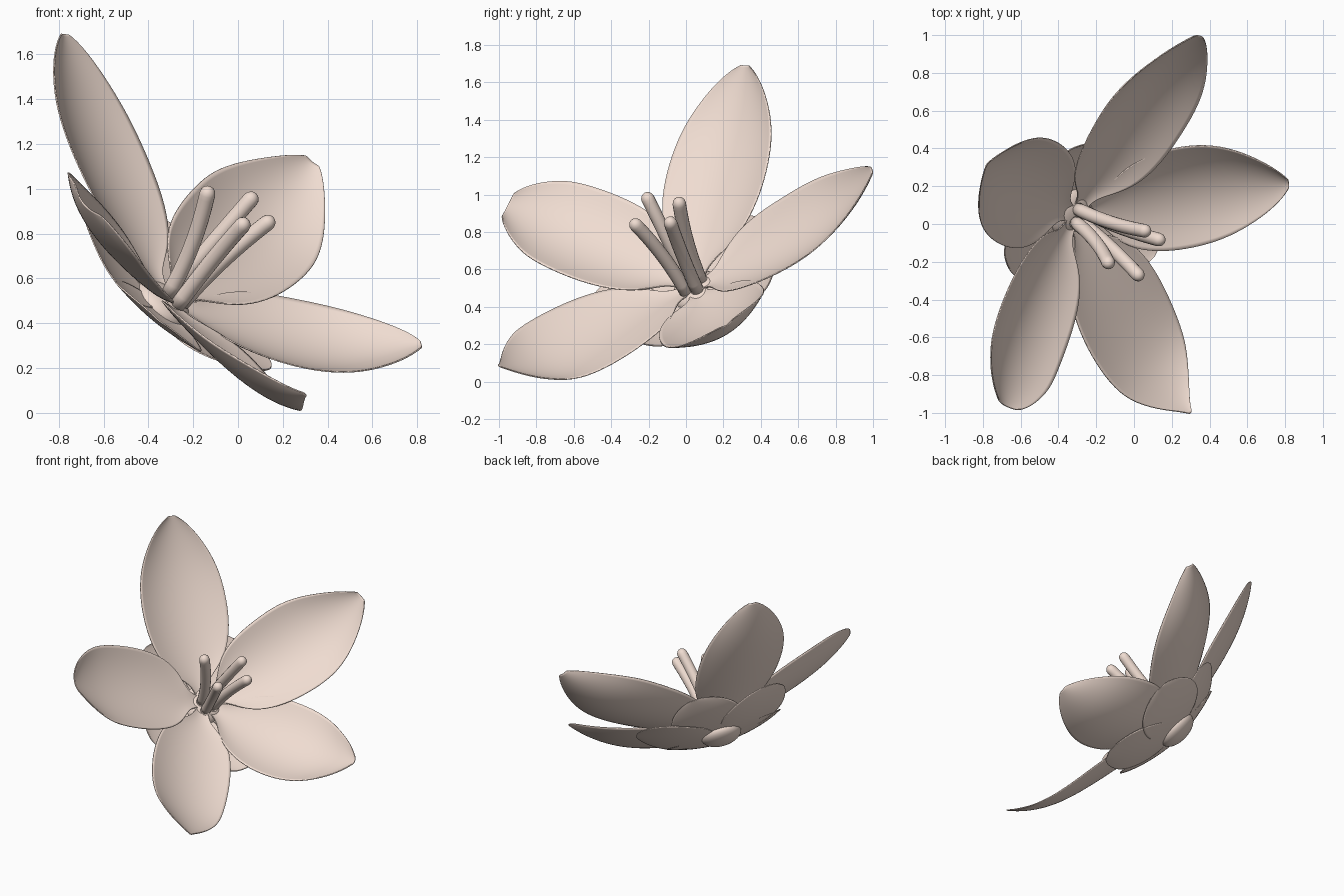
import bpy, bmesh, math
from mathutils import Vector as V

if "Cube" in bpy.data.objects:
    bpy.data.objects.remove(bpy.data.objects["Cube"])

AXIS = V((0.6, -0.37, 0.71)).normalized()   # direction the flower faces
BASE = V((-0.32, 0.05, 0.50))               # where the petals meet

mat = bpy.data.materials.new("blush")
mat.diffuse_color = (0.87, 0.72, 0.64, 1)
mat.use_nodes = True
mat.node_tree.nodes["Principled BSDF"].inputs["Base Color"].default_value = mat.diffuse_color


def make_object(name, bm, subsurf=0, thickness=0):
    bmesh.ops.recalc_face_normals(bm, faces=bm.faces)
    mesh = bpy.data.meshes.new(name)
    bm.to_mesh(mesh)
    bm.free()
    mesh.materials.append(mat)
    for p in mesh.polygons:
        p.use_smooth = True
    ob = bpy.data.objects.new(name, mesh)
    bpy.context.collection.objects.link(ob)
    if subsurf:
        m = ob.modifiers.new("smooth", 'SUBSURF')
        m.levels = m.render_levels = subsurf
    if thickness:
        ob.modifiers.new("thickness", 'SOLIDIFY').thickness = thickness
    return ob


def bezier(a, mid, b, t):
    """Point and direction on a quadratic curve passing through mid."""
    c = 2 * mid - (a + b) / 2
    p = a * (1 - t) ** 2 + c * 2 * t * (1 - t) + b * t * t
    d = (c - a) * (1 - t) + (b - c) * t
    return p, d.normalized()


STATIONS = (0, .09, .14, .22, .35, .5, .65, .78, .9, .97, 1)
ROUND = (.04, .05, .14, .24, .30, .315, .30, .25, .165, .085, .03)
BLUNT = (.04, .05, .15, .24, .29, .305, .30, .28, .21, .14, .09)
ANGLED = (.04, .05, .14, .24, .295, .315, .315, .265, .17, .09, .04)
POINTED = (.04, .05, .14, .24, .285, .295, .28, .24, .13, .04, .01)
OVAL = (.06, .10, .14, .19, .23, .25, .245, .215, .15, .09, .04)


def leaf(name, base, mid, tip, widths, cup, dip=0, twist=0):
    """Cupped blade lofted along a curved centre line; dip makes the tip curl up."""
    bm = bmesh.new()
    rows, n = [], 8
    for t, w in zip(STATIONS, widths):
        p, d = bezier(base, mid, tip, t)
        p = p - AXIS * dip * 9.5 * t ** 3 * (1 - t)
        side = AXIS.cross(d).normalized()
        up = d.cross(side).normalized()
        row = []
        for i in range(n + 1):
            u = 2 * i / n - 1
            lift = cup * u * u / 0.3 - twist * u * t
            row.append(bm.verts.new(p + w * (side * u + up * lift)))
        rows.append(row)
    for r0, r1 in zip(rows, rows[1:]):
        for i in range(n):
            bm.faces.new((r0[i], r0[i + 1], r1[i + 1], r1[i]))
    return make_object(name, bm, 2, 0.006)


# Petals: middle of the blade, tip, outline, cupping, dip before the tip, twist
petals = [
    ((-.62, .20, 1.10), (-.78, .32, 1.69), ROUND, .08, .025, 0),
    ((-.58, -.50, .73), (-.69, -.96, .93), BLUNT, .09, .02, 0),
    ((-.03, -.54, .23), (.30, -1.0, .08), POINTED, .06, .07, .33),
    ((.25, .18, .28), (.82, .22, .30), ROUND, .09, .02, 0),
    ((.00, .56, .75), (.33, 1.0, 1.12), ANGLED, .09, .055, 0),
]
radials = []
for k, (mid, tip, widths, cup, dip, twist) in enumerate(petals):
    mid, tip = V(mid), V(tip)
    leaf(f"petal_{k + 1}", BASE, mid, tip, widths, cup, dip, twist)
    d = tip - BASE
    radials.append((d - AXIS * d.dot(AXIS)).normalized())

# Sepals behind, alternating with the petals
for k, size in enumerate((.55, .55, .56, .56, .49)):
    r = (radials[k] + radials[(k + 1) % 5]).normalized()
    b = BASE - AXIS * 0.03
    leaf(f"sepal_{k + 1}", b, b + r * size * .52 + AXIS * .035, b + r * size + AXIS * .15, OVAL, .03)


# Stamens: gently bent rods with rounded ends
def rod(name, a, b, bend, radius=0.036, seg=16):
    bm = bmesh.new()
    a, b = V(a), V(b)
    mid = (a + b) / 2 + bend
    length = (b - a).length
    prof = [(i / 10, radius) for i in range(10)]
    for ang in (0, 25, 50, 70, 85):
        s = math.radians(ang)
        prof.append((1 - radius * (1 - math.sin(s)) / length, radius * math.cos(s)))
    rings = []
    for t, rad in prof:
        p, d = bezier(a, mid, b, t)
        x = d.cross(V((1, 0, 0))).normalized()
        y = d.cross(x)
        rings.append([bm.verts.new(p + rad * (x * math.cos(q) + y * math.sin(q)))
                      for q in (2 * math.pi * i / seg for i in range(seg))])
    for r0, r1 in zip(rings, rings[1:]):
        for i in range(seg):
            j = (i + 1) % seg
            bm.faces.new((r0[i], r0[j], r1[j], r1[i]))
    bm.faces.new(rings[0])
    bm.faces.new(rings[-1])
    make_object(name, bm)


stamens = [((-.31, .01, .53), (-.13, -.22, 1.01)), ((-.30, .08, .54), (.08, -.04, .98)),
           ((-.25, .06, .49), (.16, -.09, .87)), ((-.27, .00, .48), (.04, -.29, .86))]
centre_tip = V((.03, -.16, .93))
for k, (a, b) in enumerate(stamens):
    rod(f"stamen_{k + 1}", a, b, (centre_tip - V(b)) * 0.12)

# Flattened receptacle at the back
bm = bmesh.new()
bmesh.ops.create_uvsphere(bm, u_segments=32, v_segments=16, radius=1)
rot = AXIS.to_track_quat('Z', 'Y')
for v in bm.verts:
    v.co = BASE - AXIS * 0.025 + rot @ V((v.co.x * .14, v.co.y * .14, v.co.z * .07))
make_object("receptacle", bm)
